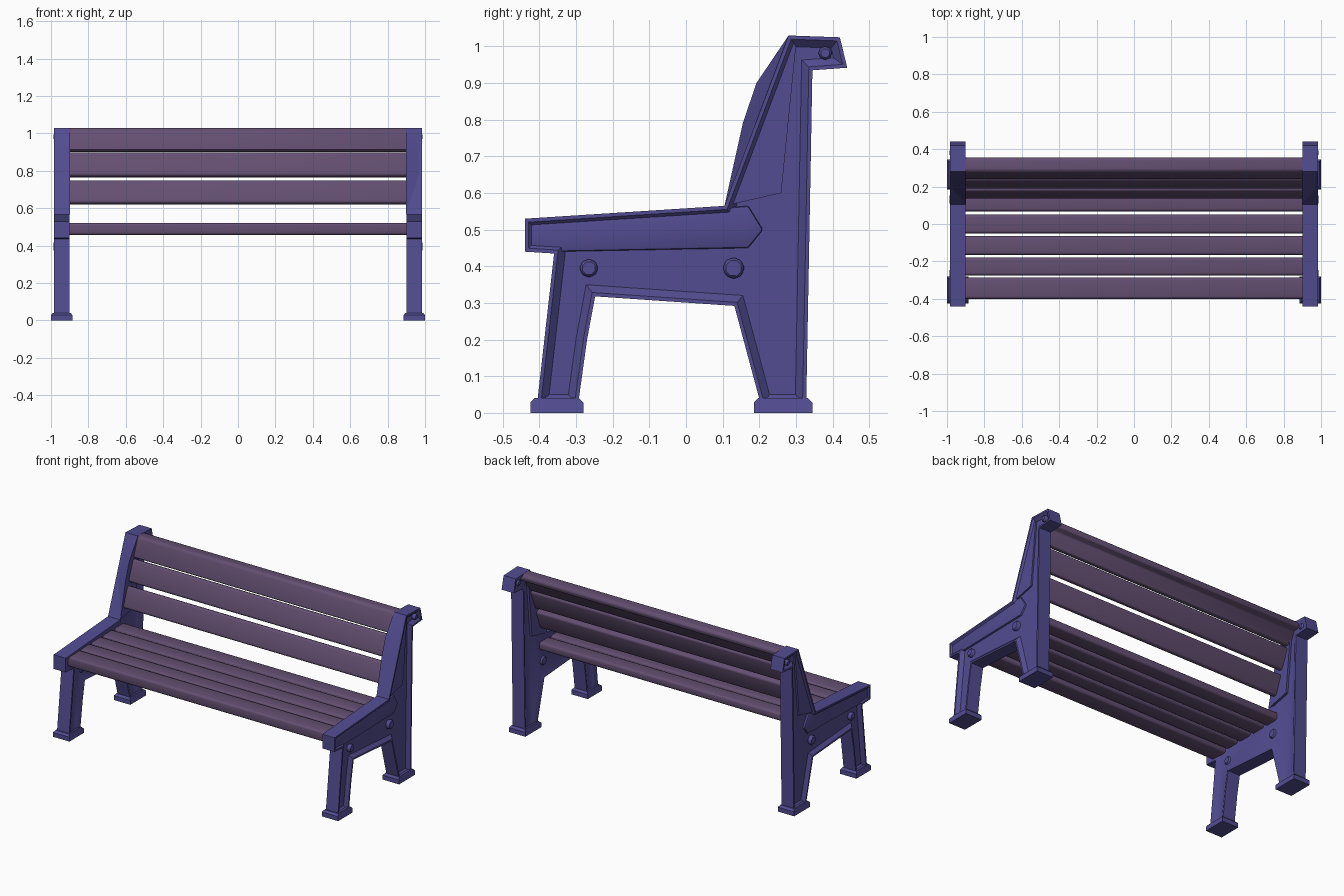
import bpy, bmesh, math
from mathutils import Vector

if "Cube" in bpy.data.objects:
    bpy.data.objects.remove(bpy.data.objects["Cube"])


def material(name, rgb):
    m = bpy.data.materials.new(name)
    m.diffuse_color = (*rgb, 1)
    m.use_nodes = True
    m.node_tree.nodes["Principled BSDF"].inputs["Base Color"].default_value = m.diffuse_color
    return m


BLUE = material("indigo painted iron", (0.085, 0.072, 0.28))
PLUM = material("plum stained wood", (0.125, 0.078, 0.165))


def finish(name, bm, mat, mirror=True, bevel=0, segments=2, angle=35):
    bmesh.ops.recalc_face_normals(bm, faces=bm.faces)
    mesh = bpy.data.meshes.new(name)
    bm.to_mesh(mesh)
    bm.free()
    mesh.materials.append(mat)
    ob = bpy.data.objects.new(name, mesh)
    bpy.context.collection.objects.link(ob)
    bpy.ops.object.select_all(action='DESELECT')
    ob.select_set(True)
    bpy.context.view_layer.objects.active = ob
    if bevel:
        b = ob.modifiers.new("Bevel", 'BEVEL')
        b.width, b.segments = bevel, segments
        bpy.ops.object.modifier_apply(modifier="Bevel")
    bpy.ops.object.shade_smooth_by_angle(angle=math.radians(angle))
    if mirror:
        ob.modifiers.new("Mirror", 'MIRROR')
    return ob


def extrude_profile(points, x0, x1):
    """Side profile in (y, z), extruded along x; returns bmesh and both caps."""
    bm = bmesh.new()
    a = [bm.verts.new((x0, y, z)) for y, z in points]
    b = [bm.verts.new((x1, y, z)) for y, z in points]
    caps = [bm.faces.new(a), bm.faces.new(b)]
    n = len(points)
    for i in range(n):
        bm.faces.new((a[i], a[(i + 1) % n], b[(i + 1) % n], b[i]))
    bmesh.ops.recalc_face_normals(bm, faces=bm.faces)
    return bm, caps


# cast side frames with a recessed, sloping web inside a narrow raised rim
frame = [(-0.44, 0.53), (-0.44, 0.44), (-0.36, 0.435), (-0.407, 0.02),
         (-0.295, 0.02), (-0.27, 0.20), (-0.248, 0.318), (0.132, 0.292),
         (0.205, 0.02), (0.328, 0.02), (0.337, 0.50), (0.345, 0.935),
         (0.44, 0.942), (0.42, 1.025), (0.28, 1.03), (0.105, 0.565)]
bm, caps = extrude_profile(frame, 0.90, 0.985)
for cap, depth in zip(caps, (-0.012, -0.02)):
    bmesh.ops.inset_region(bm, faces=[cap], thickness=0.01, depth=0,
                           use_even_offset=True)
    bmesh.ops.inset_region(bm, faces=[cap], thickness=0.02, depth=depth,
                           use_even_offset=True)
finish("side_frame", bm, BLUE)

# bowed cheek along the inner edge of the back, sloping out to the rim
cheek = [(0.105, 0.565), (0.155, 0.79), (0.192, 0.90), (0.28, 1.03),
         (0.30, 1.0), (0.26, 0.60)]
bm, _ = extrude_profile(cheek, 0.898, 0.975)
for v in bm.verts:
    if v.co.x > 0.95 and v.co.y < 0.25:
        v.co.y = max(v.co.y, 0.107 + (v.co.z - 0.565) * 0.376)
finish("back_cheek", bm, BLUE)

# thickened band along the seat
rail = [(-0.438, 0.525), (-0.438, 0.442), (-0.36, 0.44), (0.17, 0.45),
        (0.21, 0.50), (0.17, 0.565), (0.11, 0.56)]
bm, _ = extrude_profile(rail, 0.92, 0.977)
finish("seat_rail", bm, BLUE, bevel=0.006)

# feet: flared pads
for name, y0, y1 in (("front_foot", -0.425, -0.28), ("rear_foot", 0.185, 0.345)):
    foot = [(y0, 0), (y1, 0), (y1, 0.028), (y1 - 0.012, 0.04),
            (y0 + 0.012, 0.04), (y0, 0.028)]
    bm, _ = extrude_profile(foot, 0.885, 1.0)
    for v in bm.verts:
        if v.co.z > 0.035:
            v.co.x += 0.01 if v.co.x < 0.95 else -0.01
    finish(name, bm, BLUE)

# bolts through the frame
for name, y, z, r in (("front_bolt", -0.265, 0.395, 0.026),
                      ("rear_bolt", 0.13, 0.395, 0.03),
                      ("top_bolt", 0.38, 0.982, 0.02)):
    ring = [(y + r * math.cos(t * math.pi / 4 + 0.39),
             z + r * math.sin(t * math.pi / 4 + 0.39)) for t in range(8)]
    bm, _ = extrude_profile(ring, 0.902, 0.986)
    finish(name, bm, BLUE, bevel=0.007, segments=1)


# wooden slats: front/top edge line from a to b, thickened to the other side
def slat(name, a, b, thick, bevel=0.014):
    a, b = Vector(a), Vector(b)
    d = (b - a).normalized()
    n = Vector((d.y, -d.x)) * thick
    bm, _ = extrude_profile([a, b, b + n, a + n], -0.925, 0.925)
    finish(name, bm, PLUM, mirror=False, bevel=bevel, segments=3)


for i, (y0, y1, t) in enumerate(((-0.40, -0.285, 0.065), (-0.275, -0.18, 0.05),
                                 (-0.165, -0.065, 0.05), (-0.05, 0.05, 0.05),
                                 (0.068, 0.165, 0.05))):
    slat(f"seat_slat_{i + 1}", (y0, 0.522), (y1, 0.522), t)

slat("back_slat_lower", (0.133, 0.63), (0.178, 0.752), 0.042)
slat("back_slat_middle", (0.186, 0.776), (0.234, 0.902), 0.042)

# top slat curls backwards over the frame
top = [(0.238, 0.912), (0.276, 1.018), (0.29, 1.029), (0.345, 1.026),
       (0.358, 1.01), (0.352, 0.985), (0.315, 0.978), (0.28, 0.90), (0.258, 0.90)]
bm, _ = extrude_profile(top, -0.925, 0.925)
finish("back_slat_top", bm, PLUM, mirror=False, bevel=0.006)
